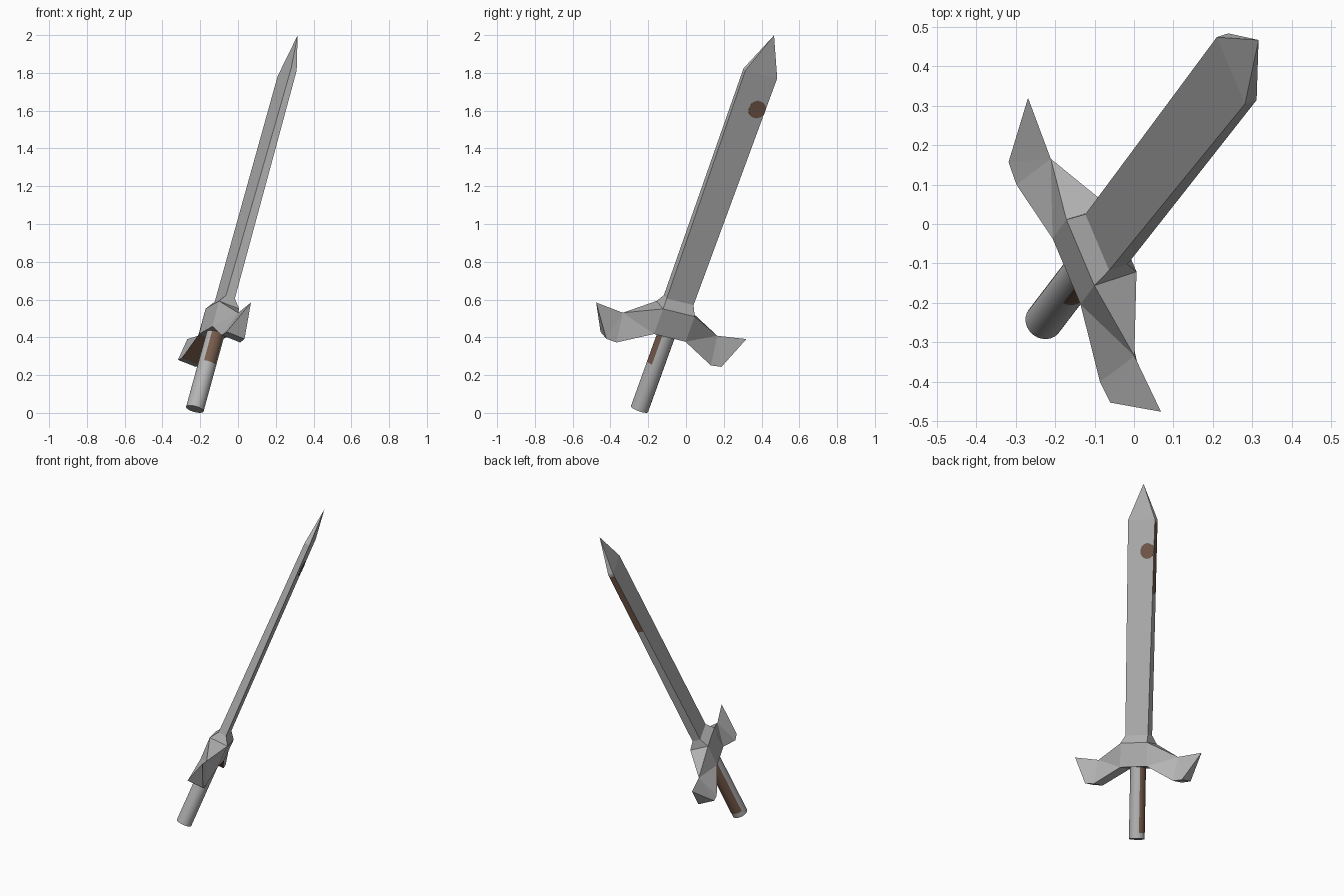
import bpy, bmesh, math
from mathutils import Vector, Matrix

if "Cube" in bpy.data.objects:
    bpy.data.objects.remove(bpy.data.objects["Cube"])

# Sword frame: local x = blade width, local y = blade thickness, local z = blade length
Z = Vector((0.2505, 0.328, 0.911)).normalized()
X = Vector((-0.381, 0.898, -0.22))
X = (X - Z * X.dot(Z)).normalized()
Y = Z.cross(X)
FRAME = Matrix.Translation((-0.10, -0.078, 0.4875)) @ Matrix((X, Y, Z)).transposed().to_4x4()


def material(name, rgb):
    m = bpy.data.materials.new(name)
    m.diffuse_color = (*rgb, 1)
    m.use_nodes = True
    m.node_tree.nodes["Principled BSDF"].inputs["Base Color"].default_value = m.diffuse_color
    return m


STEEL = material("steel grey", (0.46, 0.46, 0.46))
BROWN = material("rust brown", (0.18, 0.105, 0.07))


def finish(bm, name, is_brown=None):
    bmesh.ops.recalc_face_normals(bm, faces=bm.faces)
    for f in bm.faces:
        if is_brown and is_brown(f):
            f.material_index = 1
    bm.transform(FRAME)
    me = bpy.data.meshes.new(name)
    bm.to_mesh(me)
    bm.free()
    me.materials.append(STEEL)
    me.materials.append(BROWN)
    ob = bpy.data.objects.new(name, me)
    bpy.context.collection.objects.link(ob)
    return ob


def bridge(bm, a, b):
    n = len(a)
    return [bm.faces.new((a[i], a[(i + 1) % n], b[(i + 1) % n], b[i])) for i in range(n)]


def rect(bm, w, t, z):
    return [bm.verts.new((x, y, z)) for x, y in ((-w, -t), (w, -t), (w, t), (-w, t))]


# Blade: widens and thins toward the shoulder, then a pyramid point
def blade_size(z):
    k = (z - 0.12) / 1.318
    return 0.079 + 0.015 * k, 0.026 - 0.0095 * k


bm = bmesh.new()
rings = [rect(bm, *blade_size(z), z) for z in (0.11, 0.98, 1.42, 1.438)]
bm.faces.new(rings[0])
for a, b in zip(rings, rings[1:]):
    bridge(bm, a, b)
tip = bm.verts.new((0, 0, 1.659))
for i in range(4):
    bm.faces.new((rings[-1][i], rings[-1][(i + 1) % 4], tip))


def edge_patch(f):
    c = f.calc_center_median()
    return f.normal.x > 0.9 and 0.98 < c.z < 1.42


finish(bm, "blade", edge_patch)

# Round brown spot on one flat of the blade, clipped by the blade edge
bm = bmesh.new()
spot = []
for i in range(24):
    a = math.tau * i / 24
    z = 1.245 + 0.048 * math.sin(a)
    w, t = blade_size(z)
    spot.append(bm.verts.new((min(0.046 + 0.048 * math.cos(a), w), -t - 0.0015, z)))
face = bm.faces.new(spot)
ext = bmesh.ops.extrude_face_region(bm, geom=[face])
bmesh.ops.translate(bm, vec=(0, 0.003, 0),
                    verts=[v for v in ext["geom"] if isinstance(v, bmesh.types.BMVert)])
finish(bm, "blade_spot", lambda f: True)

# Guard: central block, sloped collar and two faceted wings
bm = bmesh.new()
bottom = rect(bm, 0.093, 0.058, -0.077)
top = rect(bm, 0.093, 0.06, 0.07)
collar = rect(bm, 0.079, 0.026, 0.12)
bridge(bm, top, collar)
bm.faces.new(collar)
bm.faces.new(bottom)
for i in (0, 2):
    j = i + 1
    bm.faces.new((bottom[i], bottom[j], top[j], top[i]))
for s, pair in ((-1, (0, 3)), (1, (1, 2))):
    ridge = bm.verts.new((s * 0.278, 0, -0.02))
    point = bm.verts.new((s * 0.4425, 0, 0))
    inner = [bm.verts.new((s * 0.278, y, -0.1715)) for y in (-0.055, 0.055)]
    outer = [bm.verts.new((s * 0.339, y, -0.166)) for y in (-0.053, 0.053)]
    bm.faces.new((top[pair[0]], top[pair[1]], ridge))
    bm.faces.new((bottom[pair[0]], bottom[pair[1]], inner[1], inner[0]))
    bm.faces.new((inner[0], inner[1], outer[1], outer[0]))
    bm.faces.new((outer[0], outer[1], point))
    for k in (0, 1):
        bm.faces.new((top[pair[k]], bottom[pair[k]], ridge))
        bm.faces.new((bottom[pair[k]], inner[k], ridge))
        bm.faces.new((inner[k], outer[k], ridge))
        bm.faces.new((outer[k], point, ridge))


def wing_underside(f):
    c = f.calc_center_median()
    return 0.12 < c.x < 0.25 and f.normal.z < -0.7


finish(bm, "guard", wing_underside)

# Handle: round grip with brown patches along its two edge sides
bm = bmesh.new()
R, N = 0.048, 32
rings = [[bm.verts.new((R * math.cos(math.tau * i / N), R * math.sin(math.tau * i / N), z))
          for i in range(N)] for z in (-0.513, -0.48, -0.25, -0.03)]
bm.faces.new(rings[0])
bm.faces.new(rings[-1])
for a, b in zip(rings, rings[1:]):
    bridge(bm, a, b)


def grip_patch(f):
    c = f.calc_center_median()
    if abs(f.normal.z) > 0.5:
        return False
    return (f.normal.x > 0.76 and c.z > -0.48) or (f.normal.x < -0.72 and c.z > -0.25)


handle = finish(bm, "handle", grip_patch)
bpy.context.view_layer.objects.active = handle
handle.select_set(True)
bpy.ops.object.shade_smooth_by_angle(angle=math.radians(40))
